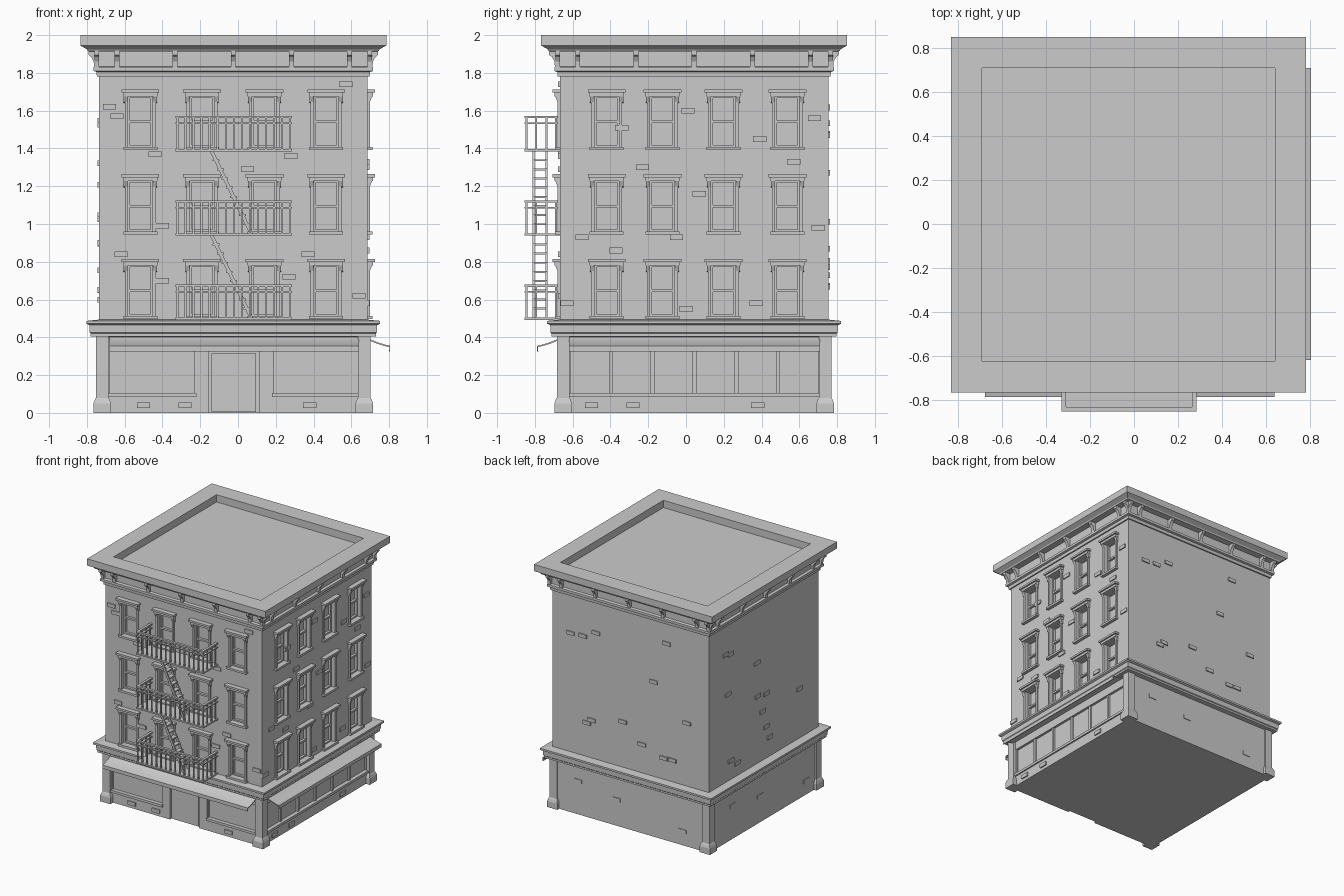
import bpy, bmesh, random
from mathutils import Vector

cube = bpy.data.objects.get("Cube")
if cube:
    bpy.data.objects.remove(cube)

CX, CY, HALF = -0.025, 0.043, 0.711   # building centre and half width of the walls
GREY = (0.6, 0.6, 0.6, 1)
stone = bpy.data.materials.new("plain grey")
stone.use_nodes = True
stone.diffuse_color = GREY
stone.node_tree.nodes["Principled BSDF"].inputs["Base Color"].default_value = GREY

# Wall frames: u runs along the wall, d points out of it, z is up
SIDES = {
    "front": lambda u, d, z: Vector((u, CY - HALF - d, z)),
    "back": lambda u, d, z: Vector((u, CY + HALF + d, z)),
    "right": lambda u, d, z: Vector((CX + HALF + d, u, z)),
    "left": lambda u, d, z: Vector((CX - HALF - d, u, z)),
}
MID = {"front": CX, "back": CX, "right": CY, "left": CY}


def finish(bm, name):
    bmesh.ops.recalc_face_normals(bm, faces=bm.faces)
    mesh = bpy.data.meshes.new(name)
    bm.to_mesh(mesh)
    bm.free()
    mesh.materials.append(stone)
    ob = bpy.data.objects.new(name, mesh)
    bpy.context.collection.objects.link(ob)
    return ob


def skin(bm, rings):
    """Join rings of equal length and cap both ends."""
    loops = [[bm.verts.new(p) for p in r] for r in rings]
    n = len(loops[0])
    for a, b in zip(loops, loops[1:]):
        for i in range(n):
            j = (i + 1) % n
            bm.faces.new((a[i], a[j], b[j], b[i]))
    bm.faces.new(loops[0])
    bm.faces.new(loops[-1])


def prism(bm, side, profile, u0, u1):
    """Extrude a (d, z) profile along the wall."""
    to = SIDES[side]
    skin(bm, [[to(u, d, z) for d, z in profile] for u in (u0, u1)])


def box(bm, side, u0, u1, d0, d1, z0, z1):
    prism(bm, side, [(d0, z0), (d1, z0), (d1, z1), (d0, z1)], u0, u1)


def square_sweep(name, profile):
    """Carry a (half width, z) profile round the square plan."""
    bm = bmesh.new()
    corners = ((-1, -1), (1, -1), (1, 1), (-1, 1))
    skin(bm, [[(CX + h * x, CY + h * y, z) for x, y in corners] for h, z in profile])
    return finish(bm, name)


# Window layout
COLUMNS = {"front": (-0.517, -0.19, 0.14, 0.467), "right": (-0.42, -0.125, 0.198, 0.537)}
ROWS = [0.5 + 0.4475 * i for i in range(3)]
WINDOWS = [(s, u, z) for s in COLUMNS for u in COLUMNS[s] for z in ROWS]

# Upper walls with window recesses
walls = square_sweep("upper_walls", [(HALF, 0.45), (HALF, 1.82)])
bm = bmesh.new()
for s, u, z in WINDOWS:
    box(bm, s, u - 0.075, u + 0.075, -0.04, 0.05, z + 0.008, z + 0.3)
cutter = finish(bm, "window_cutter")
cutter.hide_render = True
mod = walls.modifiers.new("recesses", 'BOOLEAN')
mod.operation, mod.solver, mod.object = 'DIFFERENCE', 'EXACT', cutter
bpy.context.view_layer.update()
cut = bpy.data.meshes.new_from_object(walls.evaluated_get(bpy.context.evaluated_depsgraph_get()))
walls.modifiers.clear()
walls.data = cut
bpy.data.objects.remove(cutter)

# Window frames, sashes, sills and hoods
frames, sills, hoods = bmesh.new(), bmesh.new(), bmesh.new()
for s, u, z in WINDOWS:
    for k in (-1, 1):
        box(frames, s, u + k * 0.065, u + k * 0.082, -0.04, 0.012, z + 0.01, z + 0.29)
        box(frames, s, u + k * 0.054, u + k * 0.066, -0.04, -0.02, z + 0.01, z + 0.29)
        prism(hoods, s, [(0, z + 0.245), (0.012, z + 0.25), (0.026, z + 0.285), (0, z + 0.285)],
              u + k * 0.066, u + k * 0.088)
    for low in (0.01, 0.14, 0.272):
        box(frames, s, u - 0.055, u + 0.055, -0.04, -0.02, z + low, z + low + 0.014)
    box(sills, s, u - 0.09, u + 0.09, -0.03, 0.026, z - 0.004, z + 0.013)
    box(hoods, s, u - 0.09, u + 0.09, -0.03, 0.028, z + 0.28, z + 0.3)
    box(hoods, s, u - 0.1, u + 0.1, -0.01, 0.04, z + 0.3, z + 0.316)
finish(frames, "window_frames")
finish(sills, "window_sills")
finish(hoods, "window_hoods")

# Roof cornice with sunken roof
square_sweep("roof_cornice", [
    (0.69, 1.78), (0.722, 1.78), (0.724, 1.805), (0.74, 1.81), (0.74, 1.83), (0.72, 1.835),
    (0.72, 1.912), (0.77, 1.915), (0.775, 1.925), (0.81, 1.945), (0.81, 2.0), (0.668, 2.0), (0.668, 1.94)])

# Cornice brackets
BRACKET = [(0, 1.83), (0.026, 1.83), (0.028, 1.86), (0.042, 1.885), (0.056, 1.895), (0.056, 1.915), (0, 1.915)]
bm = bmesh.new()
for s in SIDES:
    for k in range(-2, 3):
        u = MID[s] + k * 0.308
        prism(bm, s, BRACKET, u - 0.013, u + 0.013)
    for k in (-1, 1):
        prism(bm, s, BRACKET, MID[s] + k * 0.71, MID[s] + k * 0.735)
finish(bm, "cornice_brackets")

# Ground floor core and band cornice
square_sweep("ground_floor_core", [(0.685, 0.0), (0.685, 0.42)])
square_sweep("band_cornice", [
    (0.68, 0.4), (0.755, 0.405), (0.755, 0.42), (0.76, 0.425), (0.762, 0.465),
    (0.778, 0.472), (0.778, 0.487), (0.7, 0.495)])

# Corner piers with stepped feet
for sx, n1 in ((-1, "left"), (1, "right")):
    for sy, n2 in ((-1, "front"), (1, "back")):
        bm = bmesh.new()
        rings = []
        for out, z in ((0.74, 0), (0.74, 0.05), (0.733, 0.07), (0.727, 0.08), (0.727, 0.41)):
            inn = 1.387 - out
            rings.append([(CX + sx * a, CY + sy * b, z)
                          for a, b in ((inn, inn), (out, inn), (out, out), (inn, out))])
        skin(bm, rings)
        finish(bm, "corner_pier_" + n2 + "_" + n1)

# Plain ground walls
bm = bmesh.new()
for s in ("back", "left"):
    box(bm, s, MID[s] - 0.68, MID[s] + 0.68, -0.04, 0.004, 0, 0.41)
finish(bm, "plain_ground_walls")

# Shop fronts: bulkhead, ledge, head rail and mullions
bm = bmesh.new()
for s, a, b, panes in (("front", -0.69, -0.22, 1), ("front", 0.18, 0.65, 1), ("right", -0.62, 0.71, 6)):
    box(bm, s, a, b, -0.04, -0.006, 0, 0.085)
    box(bm, s, a, b, -0.04, 0.006, 0.085, 0.105)
    box(bm, s, a, b, -0.04, -0.006, 0.325, 0.41)
    for i in range(panes + 1):
        u = a + (b - a) * i / panes
        box(bm, s, u - 0.01, u + 0.01, -0.04, -0.012, 0.1, 0.33)
finish(bm, "shop_fronts")

# Entrance door
bm = bmesh.new()
for a, b in ((-0.22, -0.155), (0.11, 0.18)):
    box(bm, "front", a, b, -0.04, -0.006, 0, 0.34)
box(bm, "front", -0.23, 0.19, -0.04, -0.006, 0.325, 0.41)
finish(bm, "door_surround")
bm = bmesh.new()
box(bm, "front", -0.14, 0.095, -0.03, -0.018, 0.005, 0.315)
finish(bm, "entrance_door")

# Curved awnings
top = [(-0.01 + 0.13 * t, 0.405 - 0.05 * t ** 0.8 - 0.012 * t * (1 - t)) for t in (0, 0.2, 0.4, 0.6, 0.8, 1)]
sheet = top + [(0.12, 0.326), (0.114, 0.326)] + [(d - 0.004, z - 0.007) for d, z in reversed(top)]
for s, a, b in (("front", -0.68, 0.64), ("right", -0.62, 0.71)):
    bm = bmesh.new()
    prism(bm, s, sheet, a, b)
    ob = finish(bm, s + "_awning")
    bpy.context.view_layer.objects.active = ob
    ob.select_set(True)
    bpy.ops.object.shade_smooth_by_angle()
    ob.select_set(False)

# Fire escape balconies
L, R, OUT = -0.33, 0.285, 0.187
floors, rails = bmesh.new(), bmesh.new()
for z in (0.492, 0.938, 1.385):
    box(floors, "front", L, R, 0, OUT, z, z + 0.012)
    for low, high in ((0.145, 0.153), (0.175, 0.187)):
        box(rails, "front", L, R, OUT - 0.02, OUT, z + low, z + high)
        for u in (L, R - 0.02):
            box(rails, "front", u, u + 0.02, 0, OUT - 0.02, z + low, z + high)
    for i in range(15):
        u = L + 0.01 + (R - L - 0.02) * i / 14
        box(rails, "front", u - 0.005, u + 0.005, OUT - 0.015, OUT - 0.005, z + 0.01, z + 0.18)
    for d in (0.02, 0.07, 0.125):
        for u in (L + 0.01, R - 0.01):
            box(rails, "front", u - 0.005, u + 0.005, d - 0.005, d + 0.005, z + 0.01, z + 0.18)
finish(floors, "balcony_floors")
finish(rails, "balcony_railings")

# Slanted ladders between the balconies
bm = bmesh.new()
for z in (0.504, 0.95):
    for d in (0.066, 0.134):
        skin(bm, [[SIDES["front"](u, e, h) for u, h in
                   ((0.06, z), (0.08, z), (-0.13, z + 0.436), (-0.15, z + 0.436))]
                  for e in (d, d + 0.01)])
    for i in range(1, 9):
        u, h = 0.07 - 0.21 * i / 9, z + 0.436 * i / 9
        box(bm, "front", u - 0.018, u + 0.018, 0.068, 0.14, h - 0.005, h + 0.005)
finish(bm, "ladders")

# Stray raised bricks
BRICKS = {
    "front": [(-0.68, 1.62), (-0.64, 1.57), (-0.44, 1.37), (0.05, 1.29), (0.28, 1.36), (-0.4, 0.99), (-0.62, 0.84),
              (-0.4, 0.7), (0.37, 0.84), (0.27, 0.72), (0.64, 0.62), (0.57, 1.74)],
    "right": [(-0.34, 1.51), (0.01, 1.6), (0.39, 1.45), (0.68, 1.56), (-0.23, 1.3), (0.57, 1.33), (0.07, 1.16),
              (-0.55, 0.93), (-0.05, 0.93), (-0.37, 0.86), (0, 0.55), (-0.63, 0.58), (0.37, 0.58), (0.7, 0.98)],
}
random.seed(4)
for s in ("back", "left"):
    BRICKS[s] = [(random.uniform(-0.62, 0.62), random.uniform(0.55, 1.7)) for _ in range(12)]
    BRICKS[s] += [(u, 0.2 + u / 6) for u in (-0.5, 0.1, 0.45)]
bm = bmesh.new()
for s, spots in BRICKS.items():
    for u, z in spots:
        box(bm, s, u - 0.035, u + 0.035, -0.01, 0.009, z - 0.015, z + 0.015)
for s in ("front", "right"):
    for u in (-0.5, -0.28, 0.38):
        box(bm, s, u - 0.035, u + 0.035, -0.03, 0.004, 0.025, 0.055)
finish(bm, "raised_bricks")
